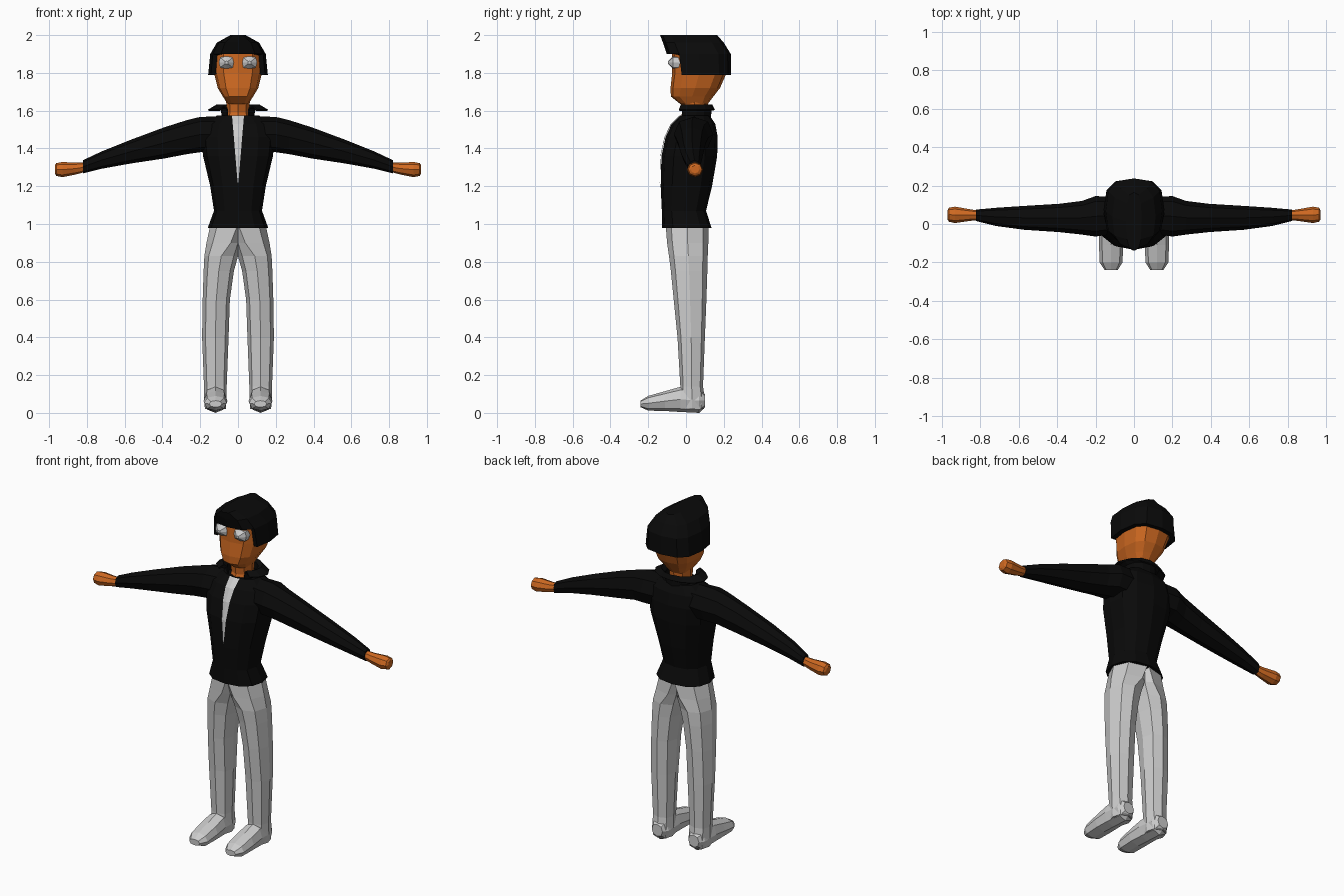
import bpy, bmesh, math


def material(name, rgb):
    m = bpy.data.materials.new(name)
    m.diffuse_color = (*rgb, 1)
    return m


BLACK = material("black cloth", (0.003, 0.003, 0.003))
GREY = material("light grey", (0.6, 0.6, 0.6))
SKIN = material("orange skin", (0.62, 0.14, 0.015))


def finish(name, bm, mat, mirror=False):
    bmesh.ops.recalc_face_normals(bm, faces=bm.faces)
    me = bpy.data.meshes.new(name)
    bm.to_mesh(me)
    bm.free()
    me.materials.append(mat)
    ob = bpy.data.objects.new(name, me)
    bpy.context.collection.objects.link(ob)
    if mirror:
        ob.modifiers.new("mirror", 'MIRROR')
    return ob


def power(v, p):
    return math.copysign(abs(v) ** p, v) if abs(v) > 1e-6 else 0.0


def loft(name, axis, rings, mat, n=8, p=1.0, mirror=False, clamp=False, skip=None, caps=True):
    """Skin rounded sections; ring = (position, a_min, a_max, b_min, b_max)."""
    bm = bmesh.new()
    loops = []
    for t, a0, a1, b0, b1 in rings:
        loop = []
        for i in range(n):
            w = 2 * math.pi * i / n
            a = (a0 + a1) / 2 + (a1 - a0) / 2 * power(math.cos(w), p)
            b = (b0 + b1) / 2 + (b1 - b0) / 2 * power(math.sin(w), p)
            if clamp:
                a = max(a, 0)
            co = {'x': (t, a, b), 'y': (a, t, b), 'z': (a, b, t)}[axis]
            loop.append(bm.verts.new(co))
        loops.append(loop)
    for l0, l1 in zip(loops, loops[1:]):
        for i in range(n):
            j = (i + 1) % n
            bm.faces.new((l0[i], l0[j], l1[j], l1[i]))
    if caps:
        bm.faces.new(loops[0])
        bm.faces.new(loops[-1])
    if skip:
        gone = [f for f in bm.faces if skip(f)]
        bmesh.ops.delete(bm, geom=gone, context='FACES')
    return finish(name, bm, mat, mirror)


# Trousers: half pelvis narrowing into a leg, mirrored
loft("trousers", 'z', [
    (0.02, 0.065, 0.175, -0.03, 0.095),
    (0.07, 0.06, 0.18, -0.035, 0.1),
    (0.14, 0.06, 0.18, -0.03, 0.09),
    (0.40, 0.05, 0.19, -0.045, 0.1),
    (0.60, 0.043, 0.187, -0.065, 0.108),
    (0.75, 0.022, 0.182, -0.08, 0.113),
    (0.83, 0.0, 0.178, -0.09, 0.115),
    (0.90, -0.09, 0.167, -0.1, 0.118),
    (1.00, -0.145, 0.145, -0.108, 0.12),
], GREY, p=0.85, mirror=True, clamp=True,
    skip=lambda f: all(v.co.x < 1e-5 for v in f.verts))

# Feet
loft("foot", 'y', [
    (0.1, 0.085, 0.155, 0.03, 0.1),
    (0.07, 0.065, 0.175, 0.0, 0.13),
    (-0.03, 0.06, 0.18, 0.005, 0.138),
    (-0.11, 0.056, 0.182, 0.01, 0.115),
    (-0.2, 0.06, 0.178, 0.012, 0.09),
    (-0.24, 0.085, 0.152, 0.03, 0.065),
], GREY, p=0.85, mirror=True)

# Jacket body
loft("jacket_body", 'z', [
    (0.98, -0.16, 0.16, -0.127, 0.135),
    (1.07, -0.127, 0.127, -0.128, 0.106),
    (1.20, -0.147, 0.147, -0.134, 0.138),
    (1.36, -0.185, 0.185, -0.13, 0.165),
    (1.46, -0.195, 0.195, -0.108, 0.168),
    (1.53, -0.175, 0.175, -0.075, 0.155),
    (1.575, -0.11, 0.11, -0.03, 0.125),
], BLACK, n=12, p=0.85)

# Sleeves
loft("sleeve", 'x', [
    (0.08, -0.05, 0.14, 1.38, 1.57),
    (0.20, -0.065, 0.145, 1.38, 1.567),
    (0.27, -0.055, 0.12, 1.37, 1.55),
    (0.39, -0.042, 0.105, 1.347, 1.512),
    (0.57, -0.03, 0.094, 1.32, 1.445),
    (0.72, -0.01, 0.084, 1.293, 1.385),
    (0.82, 0.015, 0.075, 1.268, 1.338),
], BLACK, p=0.9, mirror=True)

# Hands
loft("hand", 'x', [
    (0.80, 0.022, 0.068, 1.278, 1.328),
    (0.86, 0.015, 0.078, 1.262, 1.325),
    (0.93, 0.005, 0.09, 1.248, 1.328),
    (0.962, 0.012, 0.085, 1.255, 1.322),
    (0.97, 0.025, 0.07, 1.268, 1.31),
], SKIN, mirror=True)

# Shirt strip showing in the open jacket front
bm = bmesh.new()
rows = [(1.22, 0.002, -0.139), (1.36, 0.014, -0.136), (1.46, 0.022, -0.114),
        (1.53, 0.028, -0.081), (1.575, 0.032, -0.036)]
grid = [[bm.verts.new((s * w, y + abs(s) * w * 0.15, z)) for s in (-1, 0, 1)] for z, w, y in rows]
for r0, r1 in zip(grid, grid[1:]):
    for i in range(2):
        bm.faces.new((r0[i], r0[i + 1], r1[i + 1], r1[i]))
shirt = finish("shirt_strip", bm, GREY)

# Turned-out collar, open at the front
bm = bmesh.new()
profile = [(0.078, 0.08, 1.555), (0.085, 0.082, 1.615), (0.115, 0.095, 1.632), (0.16, 0.108, 1.605)]
angles = [math.radians(-50 + 28 * i) for i in range(11)]
strip = [[bm.verts.new((rx * math.cos(w), 0.045 + ry * math.sin(w), z)) for w in angles]
         for rx, ry, z in profile]
for r0, r1 in zip(strip, strip[1:]):
    for i in range(len(angles) - 1):
        bm.faces.new((r0[i], r0[i + 1], r1[i + 1], r1[i]))
collar = finish("collar", bm, BLACK)
collar.modifiers.new("thickness", 'SOLIDIFY').thickness = 0.008

# Neck and head
loft("neck", 'z', [
    (1.54, -0.07, 0.07, -0.035, 0.11),
    (1.59, -0.06, 0.06, -0.02, 0.11),
    (1.66, -0.063, 0.063, -0.03, 0.12),
], SKIN)
loft("head", 'z', [
    (1.635, -0.055, 0.055, -0.03, 0.115),
    (1.675, -0.08, 0.08, -0.08, 0.145),
    (1.72, -0.107, 0.107, -0.082, 0.18),
    (1.80, -0.127, 0.127, -0.073, 0.215),
    (1.90, -0.128, 0.128, -0.075, 0.205),
    (1.94, -0.1, 0.1, -0.06, 0.17),
], SKIN, n=12, p=0.75)

# Faceted eyes
loft("eye", 'y', [
    (-0.02, 0.02, 0.102, 1.822, 1.888),
    (-0.068, 0.02, 0.102, 1.822, 1.888),
    (-0.094, 0.052, 0.07, 1.847, 1.862),
], GREY, p=0.6, mirror=True)

# Hair: shell with the face opening left out
hair = loft("hair", 'z', [
    (1.79, -0.158, 0.158, -0.085, 0.237),
    (1.90, -0.147, 0.147, -0.102, 0.237),
    (1.96, -0.112, 0.112, -0.122, 0.2),
    (2.00, -0.04, 0.04, -0.137, 0.165),
], BLACK, n=12, p=0.7, skip=lambda f: f.calc_center_median().z < 1.8 or (
    f.calc_center_median().z < 1.9 and f.calc_center_median().y < -0.035))
hair.modifiers.new("thickness", 'SOLIDIFY').thickness = 0.025
